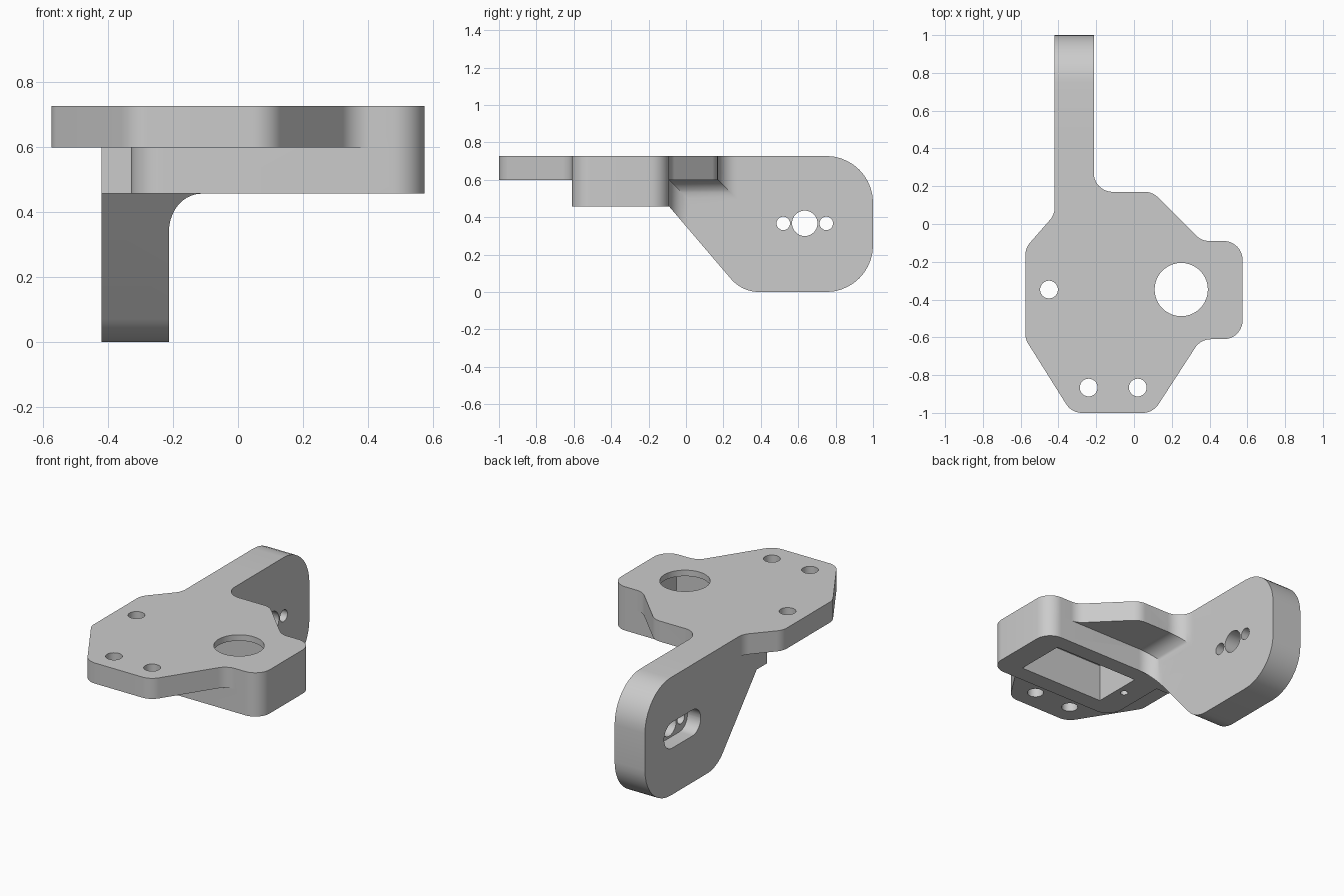
import bpy, bmesh, math
from mathutils import Vector

if "Cube" in bpy.data.objects:
    bpy.data.objects.remove(bpy.data.objects["Cube"])

TOP, UNDER, BOX = 0.727, 0.60, 0.457     # plate top, plate underside, housing underside
R = 0.1                                  # usual corner radius


def rounded(corners, steps=10):
    """Polygon (a, b, radius) -> points with convex or concave corners rounded."""
    out, n = [], len(corners)
    for i, (a, b, r) in enumerate(corners):
        p = Vector((a, b))
        if r == 0:
            out.append(p)
            continue
        u = (Vector(corners[i - 1][:2]) - p).normalized()
        v = (Vector(corners[(i + 1) % n][:2]) - p).normalized()
        half = u.angle(v) / 2
        centre = p + (u + v).normalized() * r / math.sin(half)
        t = r / math.tan(half)
        s, e = p + u * t - centre, p + v * t - centre
        sweep = math.pi - 2 * half
        for k in range(steps + 1):
            f = k / steps
            out.append(centre + (s * math.sin((1 - f) * sweep) + e * math.sin(f * sweep)) / math.sin(sweep))
    return out


def prism(name, pts, lo, hi, axis='z'):
    place = {'z': lambda a, b, h: (a, b, h),
             'x': lambda a, b, h: (h, a, b),
             'y': lambda a, b, h: (a, h, b)}[axis]
    bm = bmesh.new()
    face = bm.faces.new([bm.verts.new(place(p[0], p[1], lo)) for p in pts])
    new = bmesh.ops.extrude_face_region(bm, geom=[face])['geom']
    verts = [g for g in new if isinstance(g, bmesh.types.BMVert)]
    bmesh.ops.translate(bm, verts=verts, vec=place(0, 0, hi - lo))
    bmesh.ops.recalc_face_normals(bm, faces=bm.faces)
    mesh = bpy.data.meshes.new(name)
    bm.to_mesh(mesh)
    bm.free()
    obj = bpy.data.objects.new(name, mesh)
    bpy.context.collection.objects.link(obj)
    return obj


def circle(a, b, r, n=40):
    return [(a + r * math.cos(2 * math.pi * k / n), b + r * math.sin(2 * math.pi * k / n)) for k in range(n)]


def combine(obj, other, op):
    other.hide_render = True
    mod = obj.modifiers.new(op, 'BOOLEAN')
    mod.operation, mod.object, mod.solver = op, other, 'EXACT'
    bpy.context.view_layer.objects.active = obj
    bpy.ops.object.modifier_apply(modifier=mod.name)
    bpy.data.objects.remove(other, do_unlink=True)


# Housing and arm: plan outline intersected with side profile
plan = rounded([(-0.42, 1.1, 0), (-0.213, 1.1, 0), (-0.213, -0.09, R), (0.575, -0.09, R),
                (0.575, -0.61, R), (-0.33, -0.61, R), (-0.33, -0.19, 0), (-0.42, -0.19, 0)])
side = rounded([(1, TOP, 0.25), (1, 0, 0.25), (0.30, 0, 0.2), (-0.09, BOX, 0),
                (-0.8, BOX, 0), (-0.8, TOP, 0)])
bracket = prism("servo_bracket", plan, -0.1, 0.9)
combine(bracket, prism("side_profile", side, -0.8, 0.8, 'x'), 'INTERSECT')

# Top plate with its tail running into the arm
outline = rounded([(-0.42, 0.5, 0), (-0.213, 0.5, 0), (-0.213, 0.17, R), (0.098, 0.17, R),
                   (0.358, -0.09, R), (0.575, -0.09, R), (0.575, -0.61, R), (0.353, -0.61, R),
                   (0.10, -1, R), (-0.33, -1, R), (-0.575, -0.61, R), (-0.575, -0.127, R),
                   (-0.42, 0.05, R)])
combine(bracket, prism("top_plate", outline, UNDER, TOP), 'UNION')

# Fillet between the plate underside and the arm
section = rounded([(-0.3, 0.65, 0), (-0.3, 0.47, 0), (-0.213, 0.47, 0), (-0.213, UNDER, R),
                   (-0.05, UNDER, 0), (-0.05, 0.65, 0)])
fillet = prism("arm_fillet", section, -0.15, 0.3, 'y')
combine(fillet, prism("fillet_limit", outline, 0.3, 0.71), 'INTERSECT')
combine(bracket, fillet, 'UNION')

# Pocket open at the bottom of the housing
pocket = [(-0.165, -0.505), (0.42, -0.505), (0.42, -0.19), (-0.165, -0.19)]
combine(bracket, prism("pocket", pocket, 0.3, 0.69), 'DIFFERENCE')

# Plate holes, plus a blind screw hole under the housing
for x, y, r, lo, hi in [(0.25, -0.347, 0.141, 0.64, 0.9), (-0.45, -0.347, 0.047, 0.5, 0.9),
                        (-0.24, -0.866, 0.047, 0.5, 0.9), (0.02, -0.866, 0.047, 0.5, 0.9),
                        (-0.216, -0.347, 0.022, 0.3, 0.65)]:
    combine(bracket, prism("hole", circle(x, y, r), lo, hi), 'DIFFERENCE')

# Arm holes and the slot recess on the outer side
for y, r in [(0.52, 0.036), (0.635, 0.068), (0.75, 0.036)]:
    combine(bracket, prism("arm_hole", circle(y, 0.367, r), -0.6, 0, 'x'), 'DIFFERENCE')
slot = rounded([(y, z, 0.079) for y, z in [(0.457, 0.287), (0.813, 0.287), (0.813, 0.447), (0.457, 0.447)]])
combine(bracket, prism("slot", slot, -0.6, -0.33, 'x'), 'DIFFERENCE')

# Smooth rounded corners, keep hard edges
bpy.ops.object.select_all(action='DESELECT')
bracket.select_set(True)
bpy.context.view_layer.objects.active = bracket
bpy.ops.object.shade_smooth_by_angle(angle=math.radians(25))
